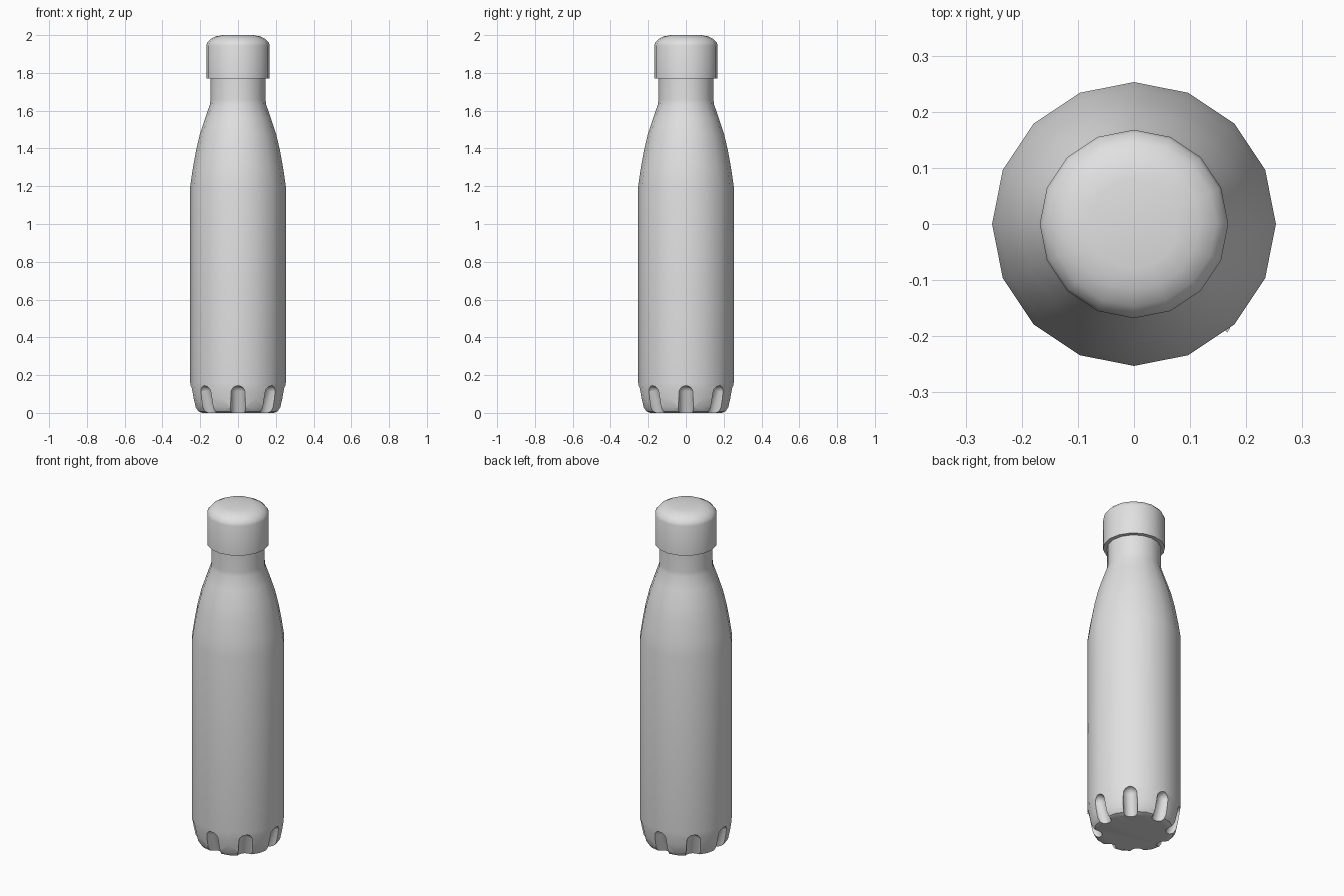
import bpy, bmesh, math
from mathutils import Vector

if "Cube" in bpy.data.objects:
    bpy.data.objects.remove(bpy.data.objects["Cube"])

grey = bpy.data.materials.new("light_grey")
grey.diffuse_color = (0.75, 0.75, 0.75, 1)
grey.use_nodes = True
grey.node_tree.nodes["Principled BSDF"].inputs["Base Color"].default_value = grey.diffuse_color


def finish(name, bm, material=None):
    bmesh.ops.recalc_face_normals(bm, faces=bm.faces)
    mesh = bpy.data.meshes.new(name)
    bm.to_mesh(mesh)
    bm.free()
    ob = bpy.data.objects.new(name, mesh)
    bpy.context.collection.objects.link(ob)
    if material:
        mesh.materials.append(material)
    return ob


def lathe(name, profile, sides=16):
    """Closed solid of revolution from (radius, z) points."""
    bm = bmesh.new()
    rings = []
    for r, z in profile:
        rings.append([bm.verts.new((r * math.cos(2 * math.pi * i / sides),
                                    r * math.sin(2 * math.pi * i / sides), z))
                      for i in range(sides)])
    for a, b in zip(rings, rings[1:]):
        for i in range(sides):
            j = (i + 1) % sides
            bm.faces.new((a[i], a[j], b[j], b[i]))
    bm.faces.new(rings[0][::-1])
    bm.faces.new(rings[-1])
    return finish(name, bm, grey)


def select(ob):
    bpy.ops.object.select_all(action='DESELECT')
    ob.select_set(True)
    bpy.context.view_layer.objects.active = ob


# Bottle body: rounded foot, straight wall, shoulder and neck
body = lathe("bottle_body", [
    (0.195, 0.0), (0.217, 0.008), (0.232, 0.03), (0.243, 0.08), (0.25, 0.125),
    (0.253, 0.16), (0.253, 1.2), (0.24, 1.29), (0.222, 1.39), (0.202, 1.475),
    (0.174, 1.56), (0.148, 1.635), (0.146, 1.66), (0.146, 1.79)])

# Cap: straight side with a low domed top
cap = lathe("cap", [
    (0.168, 1.77), (0.168, 1.945), (0.163, 1.96), (0.147, 1.978),
    (0.118, 1.993), (0.08, 2.0)])

# Eight leaning capsules cut the flutes around the foot
bm = bmesh.new()
for k in range(8):
    a = k * math.pi / 4
    out = Vector((math.cos(a), math.sin(a), 0))
    pts = []
    for rad, z in ((0.251, 0.105), (0.195, -0.05)):
        ball = bmesh.ops.create_uvsphere(bm, u_segments=20, v_segments=12, radius=0.039)
        for v in ball["verts"]:
            v.co += out * rad + Vector((0, 0, z))
        pts += ball["verts"]
    hull = bmesh.ops.convex_hull(bm, input=pts)
    junk = {g for g in hull["geom_interior"] + hull["geom_unused"]
            if isinstance(g, bmesh.types.BMVert)}
    bmesh.ops.delete(bm, geom=list(junk), context='VERTS')
cutter = finish("flute_cutter", bm)
cutter.hide_render = True

mod = body.modifiers.new("flutes", 'BOOLEAN')
mod.operation = 'DIFFERENCE'
mod.solver = 'EXACT'
mod.object = cutter
select(body)
bpy.ops.object.modifier_apply(modifier=mod.name)
bpy.data.objects.remove(cutter, do_unlink=True)

# Smooth shading with sharp rims kept
for ob in (body, cap):
    select(ob)
    bpy.ops.object.shade_smooth_by_angle(angle=math.radians(35))
